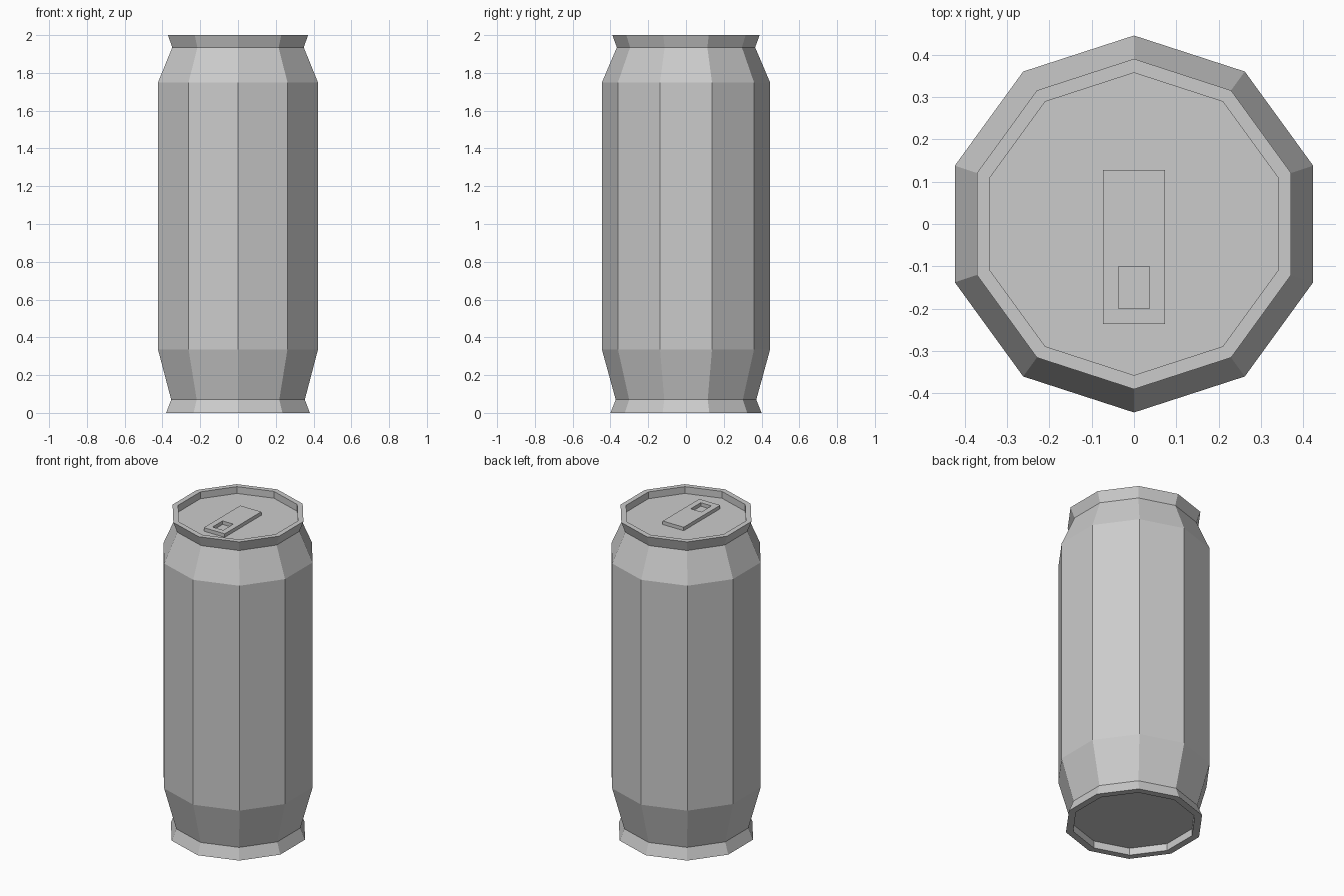
import bpy, bmesh
from math import pi, cos, sin

if "Cube" in bpy.data.objects:
    bpy.data.objects.remove(bpy.data.objects["Cube"])

SIDES = 10


def finish(name, bm):
    bmesh.ops.recalc_face_normals(bm, faces=bm.faces)
    mesh = bpy.data.meshes.new(name)
    bm.to_mesh(mesh)
    bm.free()
    obj = bpy.data.objects.new(name, mesh)
    bpy.context.collection.objects.link(obj)
    return obj


def bridge(bm, a, b):
    n = len(a)
    for i in range(n):
        j = (i + 1) % n
        bm.faces.new((a[i], a[j], b[j], b[i]))


# Can body: ten-sided lathe from recessed base, up the wall, to recessed lid
profile = [(0.357, 0.045), (0.357, 0.0), (0.40, 0.0), (0.372, 0.07),
           (0.445, 0.335), (0.445, 1.75), (0.366, 1.935), (0.39, 2.0),
           (0.357, 2.0), (0.357, 1.957)]
bm = bmesh.new()
rings = []
for r, z in profile:
    angles = [pi / 2 + 2 * pi * i / SIDES for i in range(SIDES)]
    rings.append([bm.verts.new((r * cos(a), r * sin(a), z)) for a in angles])
for lower, upper in zip(rings, rings[1:]):
    bridge(bm, lower, upper)
bm.faces.new(rings[0])
bm.faces.new(rings[-1])
finish("can_body", bm)


# Pull tab: flat plate with a rectangular finger hole
def rectangle(bm, half_x, y0, y1, z):
    corners = [(-half_x, y0), (half_x, y0), (half_x, y1), (-half_x, y1)]
    return [bm.verts.new((x, y, z)) for x, y in corners]


bm = bmesh.new()
low, high = 1.957, 1.979
outer_low, outer_high = [rectangle(bm, 0.073, -0.236, 0.127, z) for z in (low, high)]
hole_low, hole_high = [rectangle(bm, 0.037, -0.20, -0.10, z) for z in (low, high)]
bridge(bm, outer_low, outer_high)
bridge(bm, outer_high, hole_high)
bridge(bm, hole_high, hole_low)
bridge(bm, hole_low, outer_low)
finish("pull_tab", bm)
